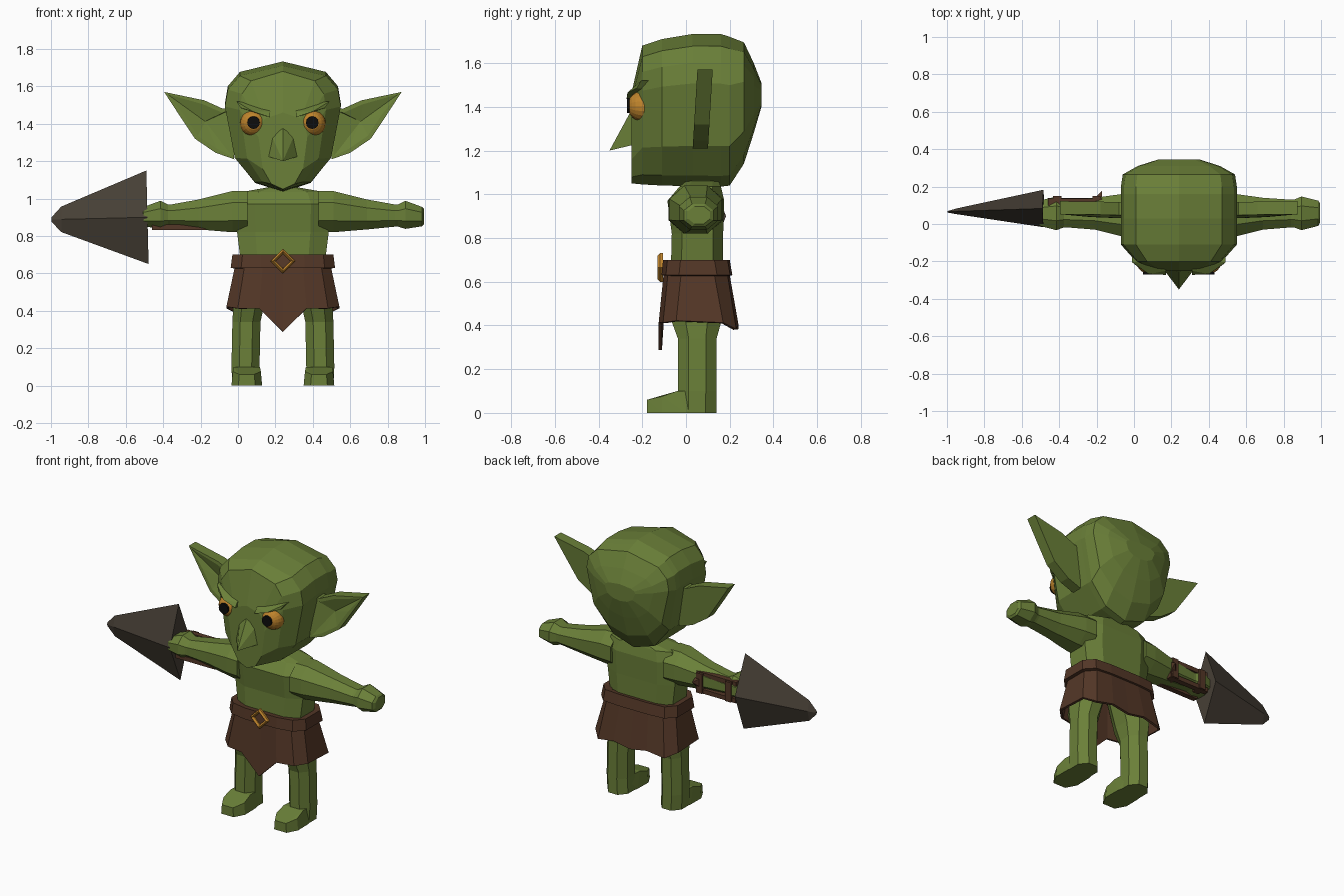
import bpy, bmesh, math
from mathutils import Vector, Matrix

if "Cube" in bpy.data.objects:
    bpy.data.objects.remove(bpy.data.objects["Cube"])

CX = 0.24  # centre line of the body


def mat(name, col):
    m = bpy.data.materials.new(name)
    m.diffuse_color = (*col, 1)
    m.use_nodes = True
    m.node_tree.nodes["Principled BSDF"].inputs["Base Color"].default_value = m.diffuse_color
    return m


GREEN = mat("green skin", (0.145, 0.215, 0.040))
BROWN = mat("brown leather", (0.088, 0.038, 0.020))
STONE = mat("dark stone", (0.062, 0.050, 0.036))
GOLD = mat("gold", (0.52, 0.23, 0.025))
BLACK = mat("black", (0.004, 0.004, 0.004))


def finish(name, bm, m):
    bmesh.ops.recalc_face_normals(bm, faces=bm.faces)
    me = bpy.data.meshes.new(name)
    bm.to_mesh(me)
    bm.free()
    me.materials.append(m)
    ob = bpy.data.objects.new(name, me)
    bpy.context.collection.objects.link(ob)
    return ob


def loft(name, rings, m, caps=True):
    bm = bmesh.new()
    vs = [[bm.verts.new(p) for p in r] for r in rings]
    n = len(vs[0])
    for a, b in zip(vs, vs[1:]):
        for i in range(n):
            j = (i + 1) % n
            bm.faces.new((a[i], a[j], b[j], b[i]))
    if caps:
        bm.faces.new(vs[0])
        bm.faces.new(vs[-1])
    return finish(name, bm, m)


def hull(name, pts, m):
    bm = bmesh.new()
    for p in pts:
        bm.verts.new(p)
    bmesh.ops.convex_hull(bm, input=bm.verts)
    return finish(name, bm, m)


def octagon(a0, a1, b0, b1, k=0.28):
    c, d = (a1 - a0) * k, (b1 - b0) * k
    return [(a0 + c, b0), (a1 - c, b0), (a1, b0 + d), (a1, b1 - d),
            (a1 - c, b1), (a0 + c, b1), (a0, b1 - d), (a0, b0 + d)]


def box(name, x, y, z, m):
    return hull(name, [(i, j, k) for i in x for j in y for k in z], m)


# Head: face outline (width fraction, height fraction) swept from face to nape
half = [(0, 0), (0.48, 0.07), (0.83, 0.265), (1, 0.675), (0.95, 0.81), (0.74, 0.92), (0, 1)]
outline = half + [(-x, t) for x, t in half[-2:0:-1]]
stations = [(-0.25, 0.13, 1.05, 1.46), (-0.20, 0.23, 1.045, 1.68), (-0.11, 0.31, 1.04, 1.71),
            (0.03, 0.31, 1.037, 1.733), (0.16, 0.31, 1.035, 1.733), (0.20, 0.31, 1.04, 1.72),
            (0.265, 0.30, 1.14, 1.695), (0.31, 0.22, 1.28, 1.60), (0.345, 0.11, 1.40, 1.51)]
loft("head", [[(CX + x * w, y, zb + t * (zt - zb)) for x, t in outline]
              for y, w, zb, zt in stations], GREEN)

# Nose
hull("nose", [(CX + x, y, z) for x, y, z in
              [(0, -0.255, 1.375), (0.06, -0.24, 1.335), (-0.06, -0.24, 1.335), (0, -0.35, 1.20),
               (0.08, -0.245, 1.225), (-0.08, -0.245, 1.225), (0, -0.24, 1.24)]], GREEN)

# Torso and neck
loft("torso", [[(CX + x, y, z) for x, y in octagon(-w, w, y0, y1, 0.2)]
               for z, w, y0, y1 in [(0.62, 0.22, -0.07, 0.17), (0.82, 0.245, -0.065, 0.17),
                                    (0.97, 0.25, -0.085, 0.175), (1.035, 0.22, -0.03, 0.16),
                                    (1.06, 0.08, 0.0, 0.15), (1.09, 0.07, 0.0, 0.15)]], GREEN)

ear_outline = [(0.27, 1.49), (0.32, 1.48), (0.42, 1.525), (0.635, 1.57),
               (0.55, 1.44), (0.47, 1.32), (0.36, 1.245), (0.26, 1.21)]
for s, side in ((-1, "right"), (1, "left")):
    def P(x, y, z, s=s):
        return (CX + s * x, y, z)

    # Ear: thick leaf shape with a hollow front
    bm = bmesh.new()
    f = bm.faces.new([bm.verts.new(P(x, 0.03 + 0.06 * (z - 1.2), z)) for x, z in ear_outline])
    ext = bmesh.ops.extrude_face_region(bm, geom=[f])
    for v in ext["geom"]:
        if isinstance(v, bmesh.types.BMVert):
            v.co.y += 0.07
    front = min(bm.faces, key=lambda q: q.calc_center_median().y)
    bmesh.ops.recalc_face_normals(bm, faces=bm.faces)
    bmesh.ops.inset_region(bm, faces=[front], thickness=0.022)
    hollow = bmesh.ops.poke(bm, faces=[front])
    hollow["verts"][0].co.y += 0.03
    finish(side + "_ear", bm, GREEN)

    # Eye, pupil and slanted brow
    bm = bmesh.new()
    bmesh.ops.create_uvsphere(bm, u_segments=20, v_segments=12, radius=0.072)
    bm.transform(Matrix.Translation(P(0.157, -0.195, 1.403)) @ Matrix.Rotation(math.pi / 2, 4, 'X'))
    finish(side + "_eye", bm, GOLD)
    bm = bmesh.new()
    bmesh.ops.create_cone(bm, segments=12, radius1=0.034, radius2=0.034, depth=0.014, cap_ends=True)
    bm.transform(Matrix.Translation(P(0.157, -0.264, 1.406)) @ Matrix.Rotation(math.pi / 2, 4, 'X'))
    finish(side + "_pupil", bm, BLACK)
    hull(side + "_brow", [P(*p) for p in
         [(0.25, -0.205, 1.52), (0.07, -0.25, 1.465), (0.225, -0.225, 1.485), (0.07, -0.272, 1.435),
          (0.16, -0.268, 1.465), (0.25, -0.14, 1.52), (0.07, -0.19, 1.50), (0.22, -0.14, 1.48),
          (0.07, -0.20, 1.435)]], GREEN)

    # Arm and fist
    loft(side + "_arm", [[P(u, y, z) for y, z in octagon(y0, y1, z0, z1)]
                         for u, y0, y1, z0, z1 in
                         [(0.19, -0.08, 0.17, 0.82, 1.04), (0.27, -0.075, 0.165, 0.82, 1.04),
                          (0.45, -0.03, 0.14, 0.835, 0.995), (0.60, -0.018, 0.13, 0.85, 0.968),
                          (0.615, -0.018, 0.13, 0.85, 0.968), (0.655, -0.033, 0.147, 0.838, 0.988),
                          (0.745, -0.01, 0.125, 0.852, 0.955), (0.755, 0.01, 0.11, 0.865, 0.945)]], GREEN)

    # Leg
    loft(side + "_leg", [[P(x, y, z) for x, y in octagon(x0, x1, y0, y1)]
                         for z, x0, x1, y0, y1 in
                         [(0.0, 0.12, 0.27, -0.04, 0.14), (0.10, 0.125, 0.275, -0.037, 0.14),
                          (0.34, 0.12, 0.27, -0.037, 0.14), (0.43, 0.10, 0.265, -0.07, 0.165),
                          (0.62, 0.04, 0.22, -0.07, 0.165)]], GREEN)

    # Foot
    hull(side + "_foot", [P(0.193 + e * w, y, z) for e in (-1, 1) for y, w, z in
                          [(0.10, 0.06, 0), (0.10, 0.06, 0.10), (-0.04, 0.07, 0.10), (0.0, 0.08, 0),
                           (-0.11, 0.082, 0), (-0.11, 0.075, 0.075), (-0.178, 0.045, 0),
                           (-0.178, 0.04, 0.06)]], GREEN)


# Skirt: flared open sleeve with a pointed front flap and a drooping back
def skirt_ring(w, y0, y1, z, flap=0.0, tail=0.0):
    right = [(0, y0, z - flap), (w * 0.42, y0, z), (w * 0.8, y0 + 0.02, z), (w, y0 + 0.08, z + tail * 0.3),
             (w, y1 - 0.07, z), (w * 0.8, y1 - 0.01, z - tail), (w * 0.4, y1, z - tail * 0.3)]
    left = [(-x, y, q) for x, y, q in right[:0:-1]]
    return [(CX + x, y, q) for x, y, q in right + [(0, y1, z - tail)] + left]


skirt = loft("skirt", [skirt_ring(0.255, -0.10, 0.195, 0.69),
                       skirt_ring(0.258, -0.103, 0.20, 0.63),
                       skirt_ring(0.302, -0.125, 0.24, 0.413, 0.125, 0.03)], BROWN, caps=False)
belt = loft("belt", [skirt_ring(0.27, -0.105, 0.20, 0.70),
                     skirt_ring(0.279, -0.112, 0.212, 0.63)], BROWN, caps=False)
for ob, t in ((skirt, 0.015), (belt, 0.05)):
    mod = ob.modifiers.new("thickness", 'SOLIDIFY')
    mod.thickness = t
    mod.offset = -1

# Buckle: hollow diamond frame
loops = [(0.066, -0.105), (0.066, -0.118), (0.054, -0.13), (0.040, -0.118), (0.040, -0.105), (0.066, -0.105)]
loft("buckle", [[(CX + r * math.cos(a * math.pi / 2), y, 0.665 + r * math.sin(a * math.pi / 2))
                 for a in range(4)] for r, y in loops], GOLD, caps=False)

# Spearhead: diamond section narrowing to a blunt point
loft("spearhead", [[(x + lean * 0.5, y, zc + h), (x, y - d, zc), (x - lean * 0.5, y, zc - h), (x, y + d, zc)]
                   for x, y, zc, h, d, lean in
                   [(-0.484, 0.083, 0.90, 0.25, 0.10, -0.012), (-0.945, 0.068, 0.889, 0.068, 0.016, 0),
                    (-0.997, 0.065, 0.888, 0.012, 0.004, 0)]], STONE)

# Weapon grip: bars showing along the back and underside of the forearm
for i, (y, z) in enumerate([(0.115, 0.955), (0.12, 0.848), (0.02, 0.846)]):
    box(f"grip_bar_{i + 1}", (-0.46, -0.17), (y - 0.015, y + 0.02), (z - 0.014, z + 0.014), BROWN)
for i, x in enumerate((-0.41, -0.20)):
    box(f"grip_band_{i + 1}", (x - 0.022, x + 0.022), (0.08, 0.15), (0.835, 0.965), BROWN)
hull("grip_spur", [(-0.22, 0.13, 0.94), (-0.17, 0.13, 0.94), (-0.17, 0.18, 0.91),
                   (-0.22, 0.13, 0.86), (-0.17, 0.13, 0.86)], BROWN)
box("grip_core", (-0.50, -0.30), (0.03, 0.09), (0.87, 0.94), BROWN)
